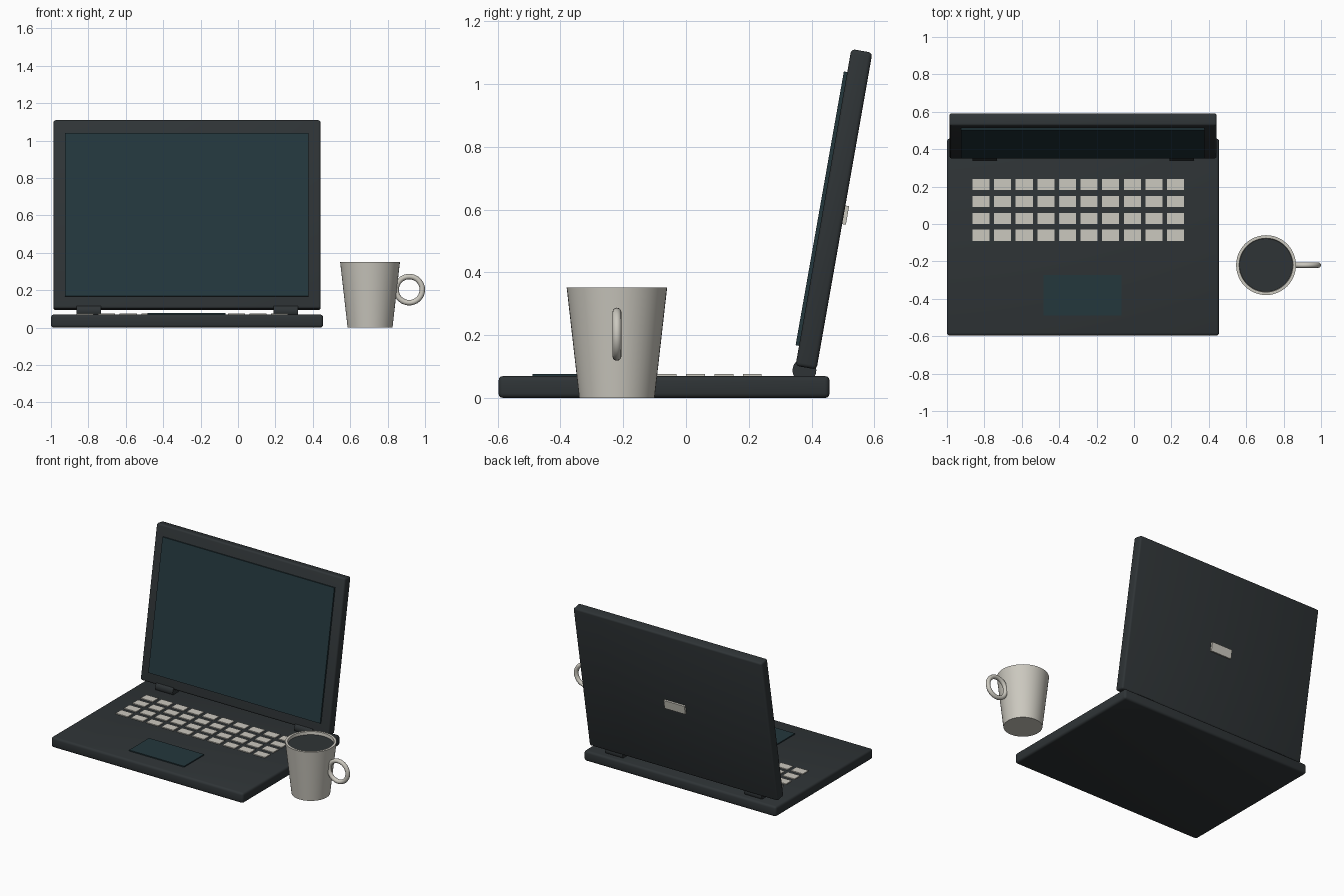
import bpy, bmesh, math
from mathutils import Vector, Matrix

if "Cube" in bpy.data.objects:
    bpy.data.objects.remove(bpy.data.objects["Cube"])


def material(name, rgb):
    m = bpy.data.materials.new(name)
    m.diffuse_color = (*rgb, 1)
    m.use_nodes = True
    m.node_tree.nodes["Principled BSDF"].inputs["Base Color"].default_value = m.diffuse_color
    return m


BODY = material("dark_body", (0.028, 0.034, 0.037))
GLASS = material("screen_glass", (0.017, 0.038, 0.046))
CREAM = material("cream", (0.60, 0.58, 0.52))


def finish(name, bm, mat, smooth=True):
    bmesh.ops.recalc_face_normals(bm, faces=bm.faces)
    me = bpy.data.meshes.new(name)
    bm.to_mesh(me)
    bm.free()
    ob = bpy.data.objects.new(name, me)
    bpy.context.collection.objects.link(ob)
    me.materials.append(mat)
    if smooth:
        bpy.ops.object.select_all(action='DESELECT')
        ob.select_set(True)
        bpy.context.view_layer.objects.active = ob
        bpy.ops.object.shade_smooth_by_angle(angle=math.radians(35))
    return ob


def box(name, size, loc, mat, bevel=0.0, frame=Matrix()):
    bm = bmesh.new()
    bmesh.ops.create_cube(bm, size=1)
    bmesh.ops.scale(bm, vec=size, verts=bm.verts)
    if bevel:
        bmesh.ops.bevel(bm, geom=bm.edges[:], offset=bevel, segments=3,
                        profile=0.5, affect='EDGES')
    bm.transform(frame @ Matrix.Translation(loc))
    return finish(name, bm, mat, smooth=bool(bevel))


def lathe(name, profile, loc, mat, steps=48, closed=False):
    bm = bmesh.new()
    vs = [bm.verts.new((r, 0, z)) for r, z in profile]
    es = [bm.edges.new(p) for p in zip(vs, vs[1:])]
    if closed:
        es.append(bm.edges.new((vs[-1], vs[0])))
    bmesh.ops.spin(bm, geom=vs + es, cent=(0, 0, 0), axis=(0, 0, 1),
                   angle=math.tau, steps=steps)
    bmesh.ops.remove_doubles(bm, verts=bm.verts, dist=1e-5)
    bm.transform(loc if isinstance(loc, Matrix) else Matrix.Translation(loc))
    return finish(name, bm, mat)


CX = -0.2725

# Base with trackpad and key grid
box("base", (1.455, 1.054, 0.07), (CX, -0.07, 0.035), BODY, 0.015)
box("trackpad", (0.417, 0.216, 0.012), (-0.275, -0.38, 0.071), GLASS)
for row in range(4):
    for col in range(10):
        box(f"key_{row}_{col}", (0.091, 0.06, 0.014),
            (-0.818 + 0.1156 * col, 0.211 - 0.0905 * row, 0.069), CREAM)

# Lid leaning back, with screen panel and rear badge
lid = Matrix.Translation((CX, 0.471, 0.601)) @ Matrix.Rotation(math.radians(-10), 4, 'X')
box("lid", (1.428, 0.068, 1.024), (0, 0, 0), BODY, 0.012, lid)
box("screen", (1.302, 0.02, 0.885), (-0.001, -0.035, -0.005), GLASS, 0, lid)
box("rear_badge", (0.157, 0.02, 0.06), (0, 0.036, -0.012), CREAM, 0, lid)

# Hinge barrels
for name, x in (("hinge_left", -0.798), ("hinge_right", 0.255)):
    bm = bmesh.new()
    bmesh.ops.create_cone(bm, cap_ends=True, segments=24, radius1=0.038,
                          radius2=0.038, depth=0.132)
    bm.transform(Matrix.Translation((x, 0.377, 0.088)) @ Matrix.Rotation(math.pi / 2, 4, 'Y'))
    finish(name, bm, BODY)

# Mug, drink and ring handle
MX, MY = 0.706, -0.22
lathe("mug", [(0, 0), (0.12, 0), (0.16, 0.352), (0.144, 0.352),
              (0.108, 0.02), (0, 0.02)], (MX, MY, 0), CREAM)
lathe("drink", [(0, 0.332), (0.1425, 0.332), (0.141, 0.32), (0, 0.32)], (MX, MY, 0), BODY)
ring = [(0.07 + 0.0145 * math.cos(a), 0.0145 * math.sin(a))
        for a in (math.tau * i / 12 for i in range(12))]
lathe("mug_handle", ring, Matrix.Translation((0.9155, MY, 0.203))
      @ Matrix.Rotation(math.pi / 2, 4, 'X'), CREAM, 36, True)
